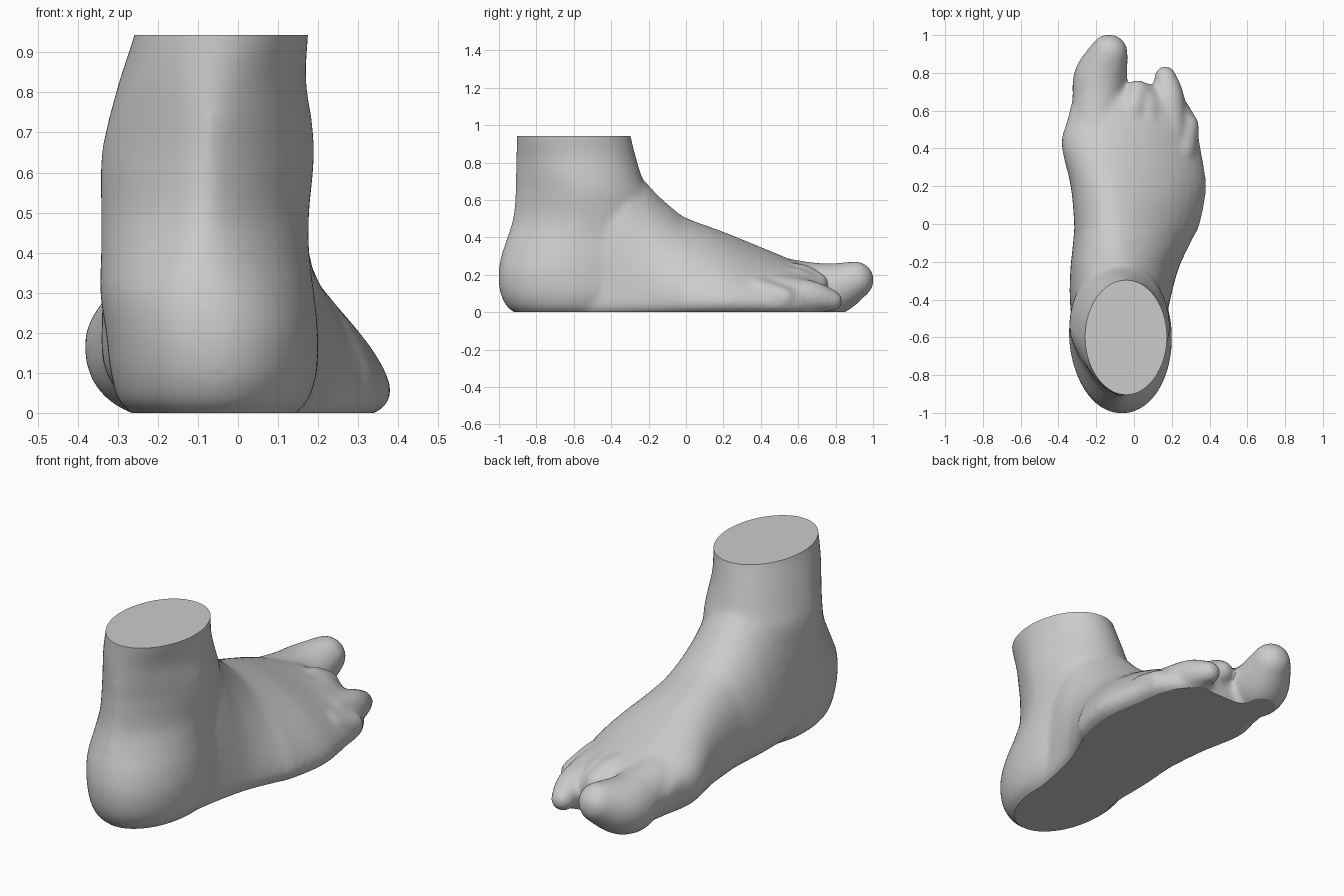
import bpy, bmesh, math
from mathutils import Matrix, Vector

cube = bpy.data.objects.get("Cube")
if cube:
    bpy.data.objects.remove(cube)

SIDES = 48
TOP = 0.943
bm = bmesh.new()


def smooth_rows(rows, steps=5):
    """Catmull-Rom interpolation of a list of number rows."""
    out = []
    for i in range(len(rows) - 1):
        a, b, c, d = (Vector(rows[min(max(j, 0), len(rows) - 1)])
                      for j in range(i - 1, i + 3))
        for s in range(steps):
            t = s / steps
            out.append(b + ((c - a) * t + (2 * a - 5 * b + 4 * c - d) * t ** 2
                            + (3 * b - a - 3 * c + d) * t ** 3) / 2)
    return out + [Vector(rows[-1])]


def power(v, n):
    return math.copysign(abs(v) ** (2 / n), v)


def loft(rows, section):
    rings = []
    for row in smooth_rows(rows):
        rings.append([bm.verts.new(section(row, math.tau * k / SIDES))
                      for k in range(SIDES)])
    for r, q in zip(rings, rings[1:]):
        for k in range(SIDES):
            m = (k + 1) % SIDES
            bm.faces.new((r[k], r[m], q[m], q[k]))
    bm.faces.new(rings[0][::-1])
    bm.faces.new(rings[-1])


def leg_section(row, a):
    # Full towards the shin, tapering to the tendon at the back
    z, left, right, back, front, n_back = row
    c, s = math.cos(a), math.sin(a)
    n = n_back if s < 0 else 2
    return ((left + right) / 2 + (right - left) / 2 * power(c, n),
            (back + front) / 2 + (front - back) / 2 * power(s, n), z)


def foot_section(row, a):
    # Steep on the inner side, sloping on the outer side, tucked in below
    y, left, right, top, crest, slope = row
    c, s = math.cos(a), math.sin(a)
    outer = c > 0
    edge = min(0.06 if outer else 0.17, top * 0.6)
    depth = edge + (0.04 if outer else 0.02)
    if s > 0:
        n = slope if outer else 2.1
    else:
        n = 3 if outer else 2.3
    x = crest + power(c, n) * ((right - crest) if outer else (crest - left))
    z = edge + power(s, n) * ((top - edge) if s > 0 else depth)
    return (x, y, z)


def toe(points):
    """A chain of overlapping balls: x, y, z, radius."""
    for x, y, z, r in smooth_rows(points):
        bmesh.ops.create_uvsphere(bm, u_segments=24, v_segments=16, radius=r,
                                  matrix=Matrix.Translation((x, y, z)))


# Heel, ankle and leg: height, inner x, outer x, back y, front y, back squareness
loft([(-0.04, -0.22, 0.10, -0.88, -0.30, 2.0),
      (0.00, -0.265, 0.145, -0.92, -0.27, 2.0),
      (0.03, -0.298, 0.175, -0.958, -0.24, 2.0),
      (0.10, -0.318, 0.197, -0.992, -0.20, 2.05),
      (0.20, -0.33, 0.20, -1.003, -0.20, 2.05),
      (0.30, -0.344, 0.19, -0.988, -0.18, 1.95),
      (0.40, -0.342, 0.178, -0.956, -0.18, 1.7),
      (0.50, -0.342, 0.178, -0.927, -0.18, 1.5),
      (0.63, -0.342, 0.19, -0.913, -0.20, 1.45),
      (0.72, -0.326, 0.186, -0.911, -0.235, 1.5),
      (0.83, -0.296, 0.17, -0.908, -0.268, 1.7),
      (0.94, -0.26, 0.175, -0.906, -0.295, 1.95),
      (1.02, -0.24, 0.18, -0.906, -0.31, 2.0)], leg_section)

# Instep and ball: y, inner x, outer x, top, crest x, outer slope
loft([(-0.62, -0.32, 0.15, 0.80, -0.06, 2.2),
      (-0.40, -0.34, 0.192, 0.86, -0.07, 2.1),
      (-0.24, -0.337, 0.235, 0.72, -0.08, 1.75),
      (-0.15, -0.328, 0.275, 0.625, -0.085, 1.6),
      (-0.07, -0.32, 0.315, 0.555, -0.09, 1.5),
      (0.00, -0.317, 0.348, 0.505, -0.10, 1.5),
      (0.20, -0.335, 0.382, 0.43, -0.12, 1.5),
      (0.42, -0.383, 0.35, 0.34, -0.14, 1.5),
      (0.55, -0.352, 0.33, 0.285, -0.14, 1.6),
      (0.65, -0.325, 0.275, 0.24, -0.12, 1.7),
      (0.72, -0.28, 0.20, 0.18, -0.10, 1.8)], foot_section)

# Toes, from the big one to the little one
toe([(-0.20, 0.52, 0.15, 0.14), (-0.19, 0.67, 0.13, 0.137),
     (-0.177, 0.775, 0.12, 0.142), (-0.132, 0.905, 0.172, 0.1)])
toe([(-0.02, 0.52, 0.20, 0.07), (0.0, 0.62, 0.19, 0.067), (0.02, 0.70, 0.15, 0.063)])
toe([(0.07, 0.50, 0.18, 0.07), (0.07, 0.61, 0.165, 0.067), (0.055, 0.685, 0.12, 0.065)])
toe([(0.19, 0.48, 0.11, 0.09), (0.183, 0.66, 0.085, 0.086), (0.165, 0.78, 0.062, 0.057)])
toe([(0.24, 0.38, 0.10, 0.09), (0.265, 0.46, 0.085, 0.075), (0.285, 0.525, 0.075, 0.06)])

bmesh.ops.recalc_face_normals(bm, faces=bm.faces[:])
mesh = bpy.data.meshes.new("foot")
bm.to_mesh(mesh)
bm.free()
foot = bpy.data.objects.new("foot", mesh)
bpy.context.collection.objects.link(foot)

# Fuse the parts into one skin
remesh = foot.modifiers.new("fuse", 'REMESH')
remesh.mode = 'VOXEL'
remesh.voxel_size = 0.014
relax = foot.modifiers.new("relax", 'SMOOTH')
relax.factor = 0.5
relax.iterations = 12
graph = bpy.context.evaluated_depsgraph_get()
skin = bpy.data.meshes.new_from_object(foot.evaluated_get(graph))
foot.modifiers.clear()
foot.data = skin

# Cut the flat sole and the flat top of the leg
bm = bmesh.new()
bm.from_mesh(skin)
for height, direction in ((0, -1), (TOP, 1)):
    bmesh.ops.bisect_plane(bm, geom=bm.verts[:] + bm.edges[:] + bm.faces[:],
                           plane_co=(0, 0, height), plane_no=(0, 0, direction),
                           clear_outer=True)
    rim = [e for e in bm.edges if e.is_boundary]
    bmesh.ops.holes_fill(bm, edges=rim, sides=0)
    for e in rim:
        e.smooth = False
bmesh.ops.recalc_face_normals(bm, faces=bm.faces[:])
bm.to_mesh(skin)
bm.free()

grey = bpy.data.materials.new("plain grey")
grey.use_nodes = True
colour = (0.6, 0.6, 0.6, 1)
grey.diffuse_color = colour
grey.node_tree.nodes["Principled BSDF"].inputs["Base Color"].default_value = colour
skin.materials.clear()
skin.materials.append(grey)

bpy.context.view_layer.objects.active = foot
foot.select_set(True)
bpy.ops.object.shade_smooth_by_angle(angle=math.radians(40), keep_sharp_edges=True)
